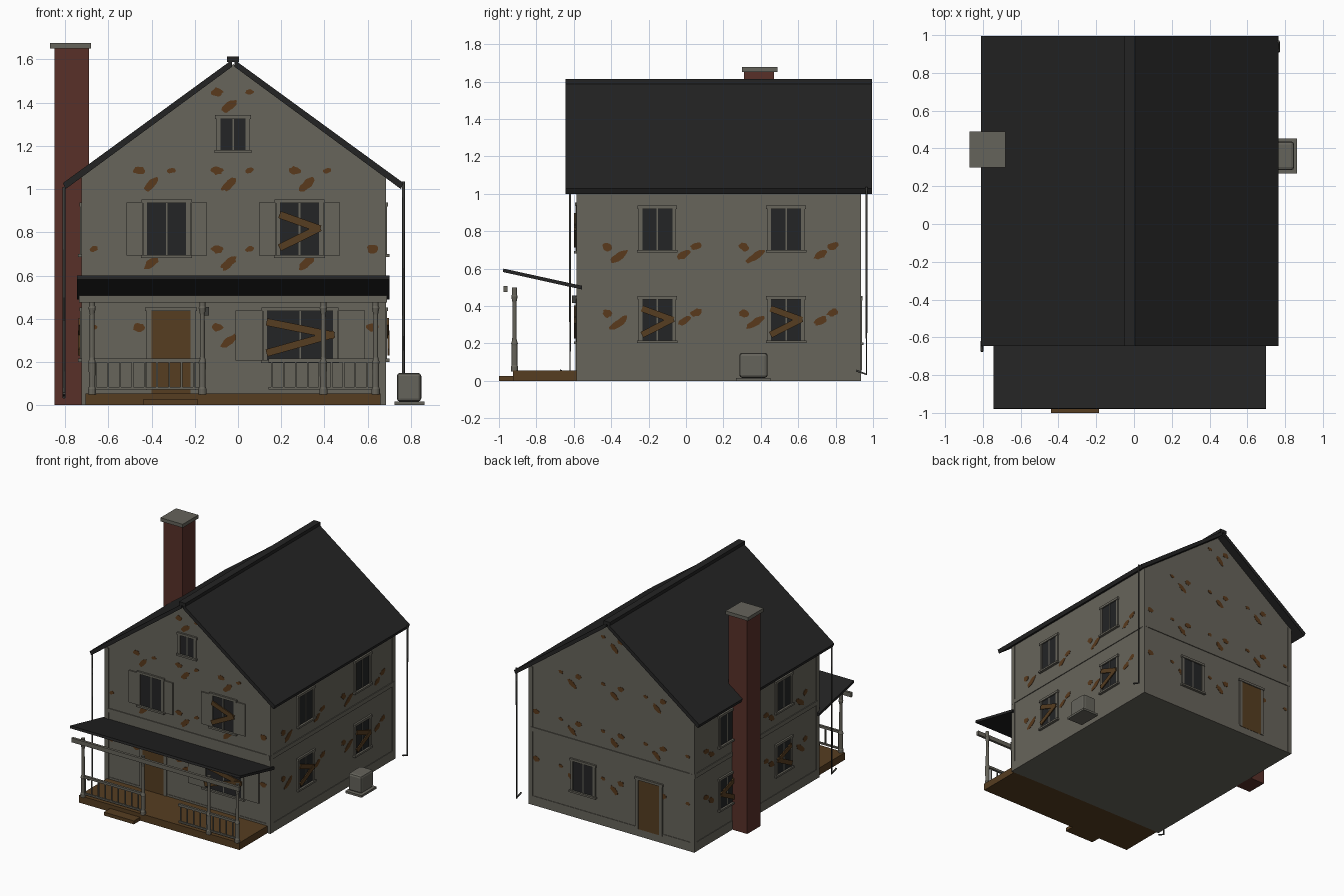
import bpy, bmesh, math, random
from mathutils import Vector

if "Cube" in bpy.data.objects:
    bpy.data.objects.remove(bpy.data.objects["Cube"])
random.seed(4)

def mat(name, r, g, b):
    m = bpy.data.materials.new(name)
    m.diffuse_color = (r, g, b, 1)
    m.use_nodes = True
    m.node_tree.nodes["Principled BSDF"].inputs["Base Color"].default_value = m.diffuse_color
    return m

SIDING = mat("weathered_siding", 0.135, 0.128, 0.104)
ROOF = mat("dark_shingle", 0.017, 0.017, 0.017)
GLASS = mat("dark_glass", 0.017, 0.018, 0.019)
WOOD = mat("old_wood", 0.092, 0.047, 0.015)
RUST = mat("rust_stain", 0.100, 0.042, 0.012)
BRICK = mat("brick", 0.098, 0.030, 0.022)
STONE = mat("cap_stone", 0.130, 0.126, 0.105)
PIPE = mat("pipe_metal", 0.050, 0.050, 0.045)

X0, X1, Y0, Y1, CX = -0.72, 0.68, -0.58, 0.93, -0.022
# each wall maps (along, outward, height) to world space
WALLS = {
    "front": lambda u, o, z: (u, Y0 - o, z),
    "back": lambda u, o, z: (u, Y1 + o, z),
    "right": lambda u, o, z: (X1 + o, u, z),
    "left": lambda u, o, z: (X0 - o, u, z),
}

def finish(name, bm, m):
    bmesh.ops.recalc_face_normals(bm, faces=bm.faces[:])
    me = bpy.data.meshes.new(name)
    bm.to_mesh(me)
    bm.free()
    me.materials.append(m)
    ob = bpy.data.objects.new(name, me)
    bpy.context.collection.objects.link(ob)
    return ob

def prism(name, pts, o0, o1, place, m):
    """Extrude an outline (u, z) from depth o0 to o1 through a mapping."""
    bm = bmesh.new()
    a = [bm.verts.new(place(u, o0, z)) for u, z in pts]
    b = [bm.verts.new(place(u, o1, z)) for u, z in pts]
    bm.faces.new(a)
    bm.faces.new(b)
    for i in range(len(pts)):
        j = (i + 1) % len(pts)
        bm.faces.new((a[i], a[j], b[j], b[i]))
    return finish(name, bm, m)

def rect(u0, u1, z0, z1):
    return [(u0, z0), (u1, z0), (u1, z1), (u0, z1)]

def box(name, x0, x1, y0, y1, z0, z1, m):
    return prism(name, rect(x0, x1, z0, z1), y0, y1, lambda u, o, z: (u, o, z), m)

def panel(name, wall, u0, u1, z0, z1, o, m, o0=-0.004):
    return prism(name, rect(u0, u1, z0, z1), o0, o, WALLS[wall], m)

def plank(wall, a, b, o, w=0.034):
    d = Vector((b[0] - a[0], b[1] - a[1])).normalized() * (w / 2)
    pts = [(a[0] - d.y, a[1] + d.x), (b[0] - d.y, b[1] + d.x),
           (b[0] + d.y, b[1] - d.x), (a[0] + d.y, a[1] - d.x)]
    prism(wall + "_window_plank", pts, o, o + 0.008, WALLS[wall], WOOD)

def lathe(name, x, y, prof, m, n=12):
    bm = bmesh.new()
    rings = [[bm.verts.new((x + r * math.cos(2 * math.pi * k / n), y + r * math.sin(2 * math.pi * k / n), z))
              for k in range(n)] for r, z in prof]
    bm.faces.new(rings[0])
    bm.faces.new(rings[-1])
    for p, q in zip(rings, rings[1:]):
        for k in range(n):
            bm.faces.new((p[k], p[(k + 1) % n], q[(k + 1) % n], q[k]))
    return finish(name, bm, m)

def frame(wall, u0, u1, z0, z1, t=0.02):
    n = wall + "_frame"
    panel(n + "_side", wall, u0 - t, u0, z0, z1, 0.010, SIDING)
    panel(n + "_side", wall, u1, u1 + t, z0, z1, 0.010, SIDING)
    panel(n + "_header", wall, u0 - t - 0.006, u1 + t + 0.006, z1, z1 + 0.018, 0.014, SIDING)

def window(wall, u0, u1, z0, z1, boarded=False, shutter=0):
    panel(wall + "_glass", wall, u0, u1, z0, z1, 0.004, GLASS)
    c = (u0 + u1) / 2
    panel(wall + "_mullion", wall, c - 0.004, c + 0.004, z0, z1, 0.007, SIDING)
    frame(wall, u0, u1, z0, z1)
    panel(wall + "_sill", wall, u0 - 0.028, u1 + 0.028, z0 - 0.014, z0, 0.020, SIDING)
    if shutter:
        for a in (u0 - 0.022 - shutter, u1 + 0.022):
            panel(wall + "_shutter", wall, a, a + shutter, z0 - 0.002, z1 + 0.004, 0.009, SIDING)
    if boarded:
        h = z1 - z0
        plank(wall, (u0 - 0.003, z0 + 0.78 * h), (u1 + 0.005, z0 + 0.5 * h), 0.010)
        plank(wall, (u0 - 0.003, z0 + 0.14 * h), (u1 + 0.005, z0 + 0.53 * h), 0.012)

def door(wall, u0, u1):
    panel(wall + "_door", wall, u0, u1, 0.055, 0.435, 0.006, WOOD)
    frame(wall, u0, u1, 0.055, 0.435, 0.024)

def stain(wall, u, z, ru, rz, ang):
    pts = []
    for k in range(14):
        t, f = 2 * math.pi * k / 14, random.uniform(0.78, 1.12)
        a, b = ru * f * math.cos(t), rz * f * math.sin(t)
        pts.append((u + a * math.cos(ang) - b * math.sin(ang), z + a * math.sin(ang) + b * math.cos(ang)))
    prism(wall + "_rust_stain", pts, -0.002, 0.002, WALLS[wall], RUST)

# house body with gable ends
prism("house_body", [(X0, 0), (X1, 0), (X1, 1.068), (CX, 1.578), (X0, 1.068)], Y0, Y1,
      lambda u, o, z: (u, o, z), SIDING)

# base boards, storey bands and corner boards
for w in WALLS:
    a, b = (X0, X1) if w in ("front", "back") else (Y0, Y1)
    panel(w + "_base_board", w, a, b, 0, 0.07, 0.004, SIDING)
    panel(w + "_storey_band", w, a, b, 0.565, 0.598, 0.006, SIDING)
    panel(w + "_corner_board", w, a - 0.005, a + 0.03, 0, 1.06, 0.005, SIDING)
    panel(w + "_corner_board", w, b - 0.03, b + 0.005, 0, 1.06, 0.005, SIDING)

# main roof slabs and ridge cap
for s, n in ((-1, "left"), (1, "right")):
    pts = [(CX + s * 0.006, 1.598), (CX + s * 0.788, 1.028), (CX + s * 0.776, 1.000), (CX + s * 0.006, 1.566)]
    prism(n + "_roof", pts, -0.645, 0.995, lambda u, o, z: (u, o, z), ROOF)
box("ridge_cap", -0.05, 0.004, -0.645, 0.995, 1.588, 1.613, ROOF)

# chimney
box("chimney", -0.85, -0.69, 0.31, 0.47, 0, 1.65, BRICK)
box("chimney_cap", -0.87, -0.68, 0.30, 0.49, 1.65, 1.677, STONE)

# front windows and doors
window("front", -0.42, -0.24, 0.695, 0.935, False, 0.075)
window("front", 0.195, 0.375, 0.695, 0.935, True, 0.075)
window("front", -0.08, 0.035, 1.18, 1.325)
window("front", 0.135, 0.44, 0.21, 0.435, True, 0.125)
door("front", -0.40, -0.22)
box("porch_lantern", -0.158, -0.134, Y0 - 0.03, Y0, 0.415, 0.455, PIPE)
# back window and door
window("back", 0.135, 0.305, 0.205, 0.43)
door("back", -0.43, -0.25)
# side windows
for w in ("left", "right"):
    for c in (-0.153, 0.535):
        window(w, c - 0.08, c + 0.08, 0.70, 0.92)
        window(w, c - 0.08, c + 0.08, 0.215, 0.435, True)

# rust stains in a repeating pattern
OPENINGS = [(-0.53, -0.13, 0.67, 0.96), (0.09, 0.48, 0.67, 0.96), (-0.03, 0.60, 0.19, 0.46), (-0.43, -0.19, 0, 0.46)]
for w in ("front", "back"):
    for i in range(-1, 4):
        for j in range(4):
            for du, dz, ru, rz, ang in ((0, 0, 0.029, 0.02, 0), (0.15, 0, 0.02, 0.013, 0.2), (0.055, -0.065, 0.045, 0.02, 0.7)):
                u, z = -0.457 + 0.36 * i + du, 0.36 + 0.363 * j + dz
                lim = 0.66 if z < 1.05 else (1.50 - z) / 0.73 + 0.02
                hidden = w == "front" and any(a < u < b and c < z < d for a, b, c, d in OPENINGS)
                if abs(u - CX) < lim and not hidden:
                    stain(w, u, z, ru, rz, ang)
for w in ("left", "right"):
    for y in (-0.42, 0.31):
        for z in (0.36, 0.715):
            stain(w, y, z, 0.028, 0.022, -0.3)
            stain(w, y + 0.06, z - 0.05, 0.058, 0.02, 0.6)
            stain(w, y + 0.41, z - 0.04, 0.04, 0.02, 0.5)
            stain(w, y + 0.475, z + 0.005, 0.034, 0.02, 0.3)

# porch deck and step
box("porch_deck", -0.705, 0.66, -0.925, Y0, 0, 0.055, WOOD)
box("porch_step", -0.44, -0.185, -1.0, -0.925, 0, 0.026, WOOD)
# porch roof, tilted upward to the front
prism("porch_roof", [(-0.98, 0.582), (-0.555, 0.488), (-0.555, 0.508), (-0.976, 0.600)], -0.745, 0.70,
      lambda u, o, z: (o, u, z), ROOF)
box("porch_beam", -0.735, 0.69, -0.975, -0.955, 0.475, 0.508, SIDING)
# porch posts
POST = [(0.019, 0.05), (0.019, 0.075), (0.015, 0.085), (0.016, 0.19), (0.018, 0.2), (0.012, 0.22),
        (0.011, 0.42), (0.017, 0.45), (0.014, 0.46), (0.014, 0.5)]
for x in (-0.675, -0.165, 0.395, 0.637):
    lathe("porch_post", x, -0.917, POST, SIDING)
# railings
for a, b in ((-0.675, -0.165), (0.14, 0.637)):
    box("top_rail", a, b, -0.926, -0.908, 0.198, 0.216, SIDING)
    box("bottom_rail", a, b, -0.924, -0.910, 0.072, 0.084, SIDING)
    n = 9
    for k in range(n):
        x = a + (b - a) * (k + 0.3) / n
        box("baluster", x - 0.004, x + 0.004, -0.921, -0.913, 0.08, 0.2, SIDING)

# downspouts with a kicked-out foot
for x, y, top in ((-0.805, -0.62, 1.01), (0.765, 0.965, 1.035)):
    cu = bpy.data.curves.new("downspout", "CURVE")
    cu.dimensions = "3D"
    cu.bevel_depth, cu.bevel_resolution, cu.use_fill_caps = 0.007, 1, True
    sp = cu.splines.new("POLY")
    sp.points.add(2)
    for p, c in zip(sp.points, ((x, y, top), (x, y, 0.035), (x, y - 0.055, 0.055))):
        p.co = (*c, 1)
    cu.materials.append(PIPE)
    bpy.context.collection.objects.link(bpy.data.objects.new("downspout", cu))

# utility unit on its pad
box("unit_pad", 0.725, 0.862, 0.268, 0.452, 0, 0.016, STONE)
unit = box("utility_unit", 0.735, 0.848, 0.285, 0.437, 0.016, 0.15, STONE)
bv = unit.modifiers.new("corner_bevel", "BEVEL")
bv.width, bv.segments = 0.016, 2
